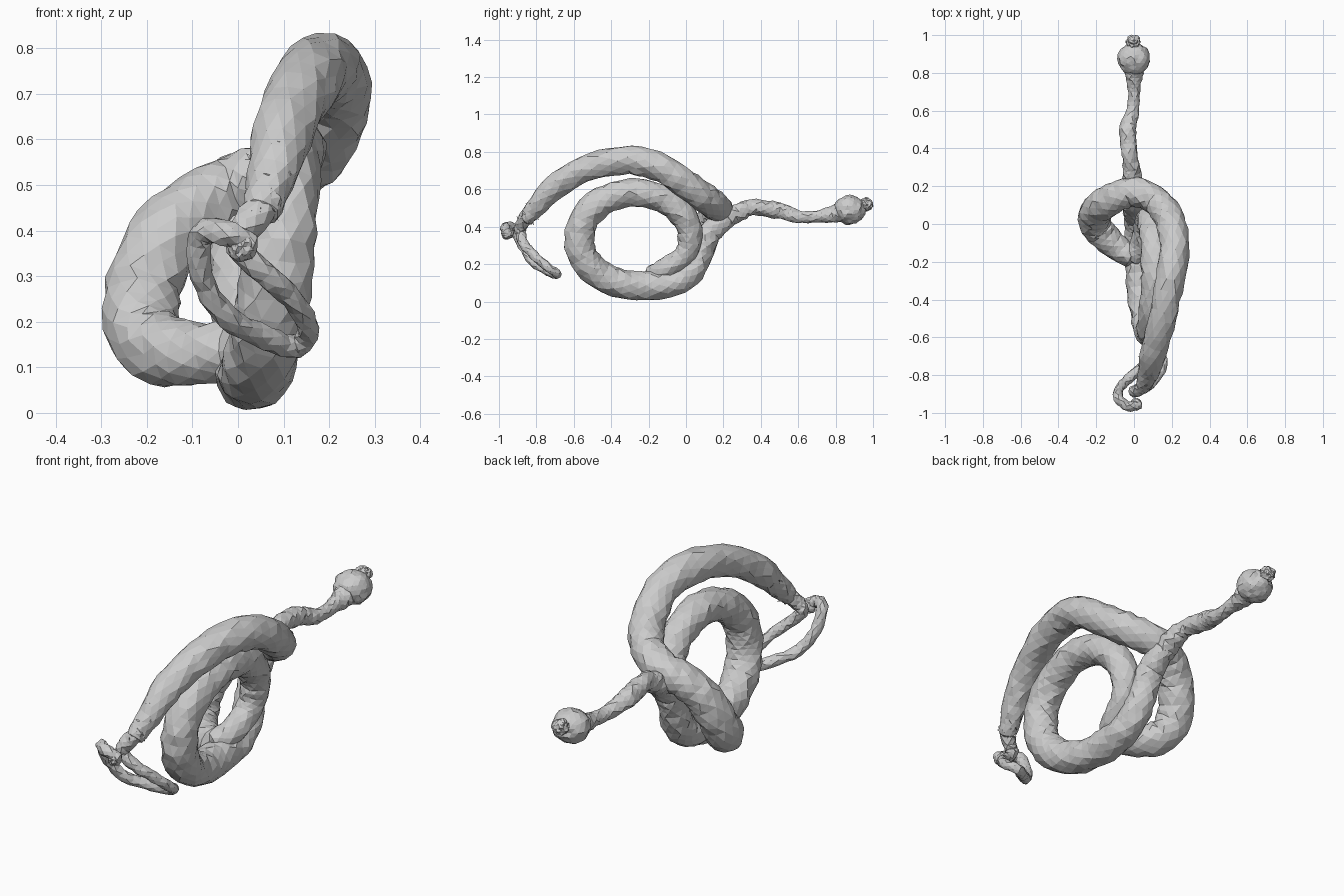
import bpy, bmesh, math, random
from mathutils import Vector

if "Cube" in bpy.data.objects:
    bpy.data.objects.remove(bpy.data.objects["Cube"])

random.seed(4)


def spline(pts, steps):
    """Catmull-Rom samples of (x, y, z, radius) points."""
    p = [Vector(q) for q in pts]
    p = [p[0] * 2 - p[1]] + p + [p[-1] * 2 - p[-2]]
    out = []
    for i in range(1, len(p) - 2):
        a, b, c, d = p[i - 1:i + 3]
        for s in range(steps):
            t = s / steps
            out.append(0.5 * (2 * b + (c - a) * t + (2 * a - 5 * b + 4 * c - d) * t * t
                              + (3 * b - a - 3 * c + d) * t ** 3))
    out.append(p[-2])
    return out


def tube(name, pts, sides=12, steps=4, rough=0.07):
    """Lumpy flat-shaded tube of varying radius with domed ends."""
    s = spline(pts, steps)
    bm = bmesh.new()
    rings, u = [], Vector((1, 0.3, 0.2))
    for i, q in enumerate(s):
        d = (s[min(i + 1, len(s) - 1)].xyz - s[max(i - 1, 0)].xyz).normalized()
        u = (u - d * u.dot(d)).normalized()
        v = d.cross(u)
        ring = []
        for k in range(sides):
            a = 2 * math.pi * (k + 0.5 * (i % 2)) / sides
            r = q.w * (1 + random.uniform(-rough, rough))
            ring.append(bm.verts.new(q.xyz + (u * math.cos(a) + v * math.sin(a)) * r
                                     + d * random.uniform(-rough, rough) * q.w))
        rings.append(ring)
    for i, (a, b) in enumerate(zip(rings, rings[1:])):
        for k in range(sides):
            n = (k + 1) % sides
            if i % 2:
                bm.faces.new((a[k], a[n], b[n]))
                bm.faces.new((a[k], b[n], b[k]))
            else:
                bm.faces.new((a[k], a[n], b[k]))
                bm.faces.new((a[n], b[n], b[k]))
    for ring, e, f in ((rings[0], s[0], s[1]), (rings[-1], s[-1], s[-2])):
        tip = bm.verts.new(e.xyz + (e.xyz - f.xyz).normalized() * e.w * 0.6)
        for k in range(sides):
            bm.faces.new((ring[k], ring[(k + 1) % sides], tip))
    finish(name, bm)


def finish(name, bm):
    bmesh.ops.recalc_face_normals(bm, faces=bm.faces)
    me = bpy.data.meshes.new(name)
    bm.to_mesh(me)
    bm.free()
    bpy.context.collection.objects.link(bpy.data.objects.new(name, me))


def lump(name, loc, size, rough=0.06):
    """Rough faceted ball."""
    bm = bmesh.new()
    bmesh.ops.create_icosphere(bm, subdivisions=3, radius=1)
    for v in bm.verts:
        k = 1 + random.uniform(-rough, rough)
        v.co = Vector([c * s * k + o for c, s, o in zip(v.co, size, loc)])
    finish(name, bm)


# Upper arch, crossing behind and dropping down the left side
tube("arch_body", [
    (.05, -.86, .44, .04), (.075, -.79, .52, .055), (.105, -.67, .635, .068),
    (.15, -.5, .725, .073), (.19, -.3, .754, .077), (.215, -.12, .71, .078),
    (.19, .02, .61, .078), (.12, .12, .54, .078), (.01, .17, .495, .078),
    (-.09, .145, .45, .08), (-.168, .1, .37, .083), (-.212, .05, .25, .085),
    (-.195, -.02, .155, .083), (-.11, -.11, .13, .073), (-.01, -.175, .14, .06)])

# Coil: inner strand up, round the ring, and out to the tail
tube("coil_body", [
    (-.01, -.175, .14, .055), (.04, -.1, .18, .058), (.06, 0, .26, .06),
    (.08, .02, .38, .068), (.1, -.04, .49, .072), (.11, -.15, .56, .074),
    (.115, -.3, .582, .076), (.105, -.45, .535, .078), (.095, -.55, .43, .08),
    (.085, -.57, .3, .08), (.065, -.51, .18, .08), (.045, -.38, .103, .079),
    (.03, -.22, .083, .077), (.025, -.07, .1, .075), (.02, .03, .165, .072),
    (.01, .08, .27, .068), (.005, .13, .37, .064), (-.005, .22, .45, .054)])

# Thin tail swelling into a bulb
tube("tail", [
    (-.01, .2, .44, .056), (-.01, .28, .475, .05), (-.02, .35, .505, .042),
    (-.03, .44, .495, .045), (-.03, .52, .48, .043), (-.005, .6, .453, .034),
    (0, .7, .455, .032), (0, .78, .465, .045), (0, .85, .482, .06)], 10, 4, .1)
lump("tail_bulb", (0, .875, .49), (.085, .085, .078))
lump("tail_knob", (-.005, .965, .52), (.038, .035, .036), .15)

# Thin looped feeler hanging from the front end
tube("feeler_loop", [
    (.03, -.955, .37, .024), (-.03, -.965, .395, .028), (-.08, -.925, .39, .027),
    (-.08, -.875, .3, .025), (-.03, -.82, .215, .026), (.06, -.74, .165, .026),
    (.13, -.69, .147, .025), (.155, -.74, .185, .024), (.12, -.815, .25, .025),
    (.06, -.865, .305, .027), (0, -.885, .365, .029), (.02, -.88, .41, .034),
    (.07, -.84, .47, .038)], 8, 4, .12)
lump("feeler_knob", (.01, -.955, .365), (.03, .033, .033), .12)

# Ragged flakes where the arch meets the feeler
bm = bmesh.new()
for _ in range(45):
    t = random.random()
    c = Vector((.05 + .03 * t, -.87 + .12 * t, .43 + .12 * t))
    o = Vector([random.uniform(-1, 1) for _ in range(3)]).normalized() * (.03 + .03 * t)
    bm.faces.new([bm.verts.new(c + o + Vector([random.uniform(-.018, .018) for _ in range(3)]))
                  for _ in range(3)])
finish("ragged_flakes", bm)
